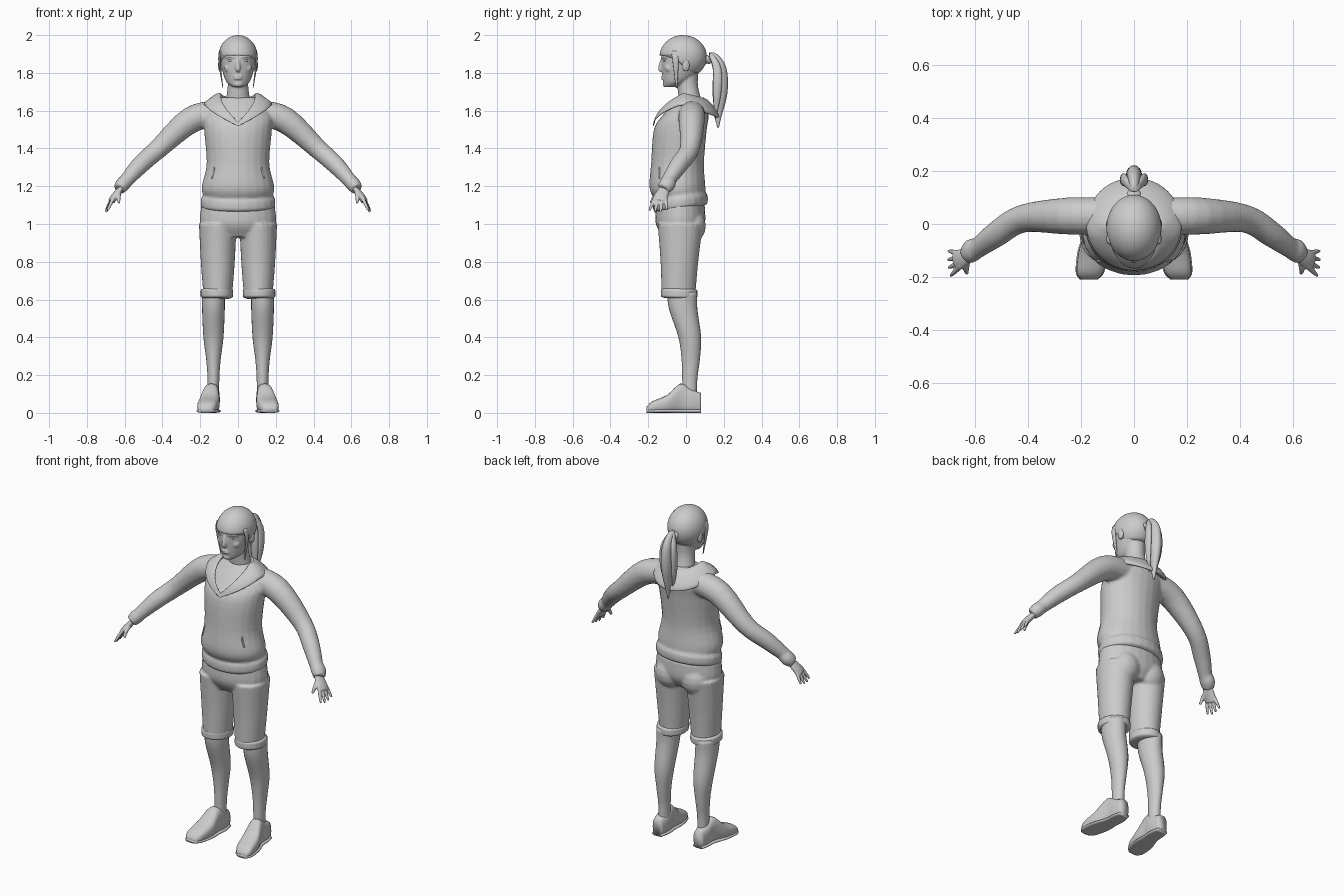
import bpy, bmesh
from math import sin, cos, pi, radians
from mathutils import Vector as V

cube = bpy.data.objects.get("Cube")
if cube:
    bpy.data.objects.remove(cube)

grey = bpy.data.materials.new("light_grey")
grey.use_nodes = True
colour = (.6, .6, .6, 1)
grey.diffuse_color = colour
grey.node_tree.nodes["Principled BSDF"].inputs["Base Color"].default_value = colour


def flow(keys, steps=4):
    """Smooth run of values through a few key rows."""
    keys = [V(k) for k in keys]
    padded = [keys[0] * 2 - keys[1], *keys, keys[-1] * 2 - keys[-2]]
    out = []
    for a, b, c, d in zip(padded, padded[1:], padded[2:], padded[3:]):
        for step in range(steps):
            t = step / steps
            out.append(b + (c - a) * (t / 2) + (a * 2 - b * 5 + c * 4 - d) * (t * t / 2)
                       + (b * 3 - a - c * 3 + d) * (t ** 3 / 2))
    return out + [keys[-1]]


def oval(centre, u, v, sides=24, squareness=1):
    """One closed cross-section spanned by the half-axes u and v."""
    def soft(value):
        return abs(value) ** squareness * (1 if value >= 0 else -1)
    angles = [2 * pi * i / sides for i in range(sides)]
    return [V(centre) + V(u) * soft(cos(a)) + V(v) * soft(sin(a)) for a in angles]


def stack(keys, x=0):
    """Level sections from key rows (y, z, half width, half depth)."""
    return [oval((x, y, z), (wide, 0, 0), (0, deep, 0)) for y, z, wide, deep in flow(keys)]


def tube(keys, ref=(0, 1, 0), flat=1):
    """Sections across a path of (x, y, z, radius); flat scales the radius across ref."""
    points, ref, rings = flow(keys), V(ref), []
    for i, p in enumerate(points):
        before, after = points[max(i - 1, 0)], points[min(i + 1, len(points) - 1)]
        along = (after.xyz - before.xyz).normalized()
        side = (ref - along * along.dot(ref)).normalized()
        rings.append(oval(p.xyz, side * p[3], along.cross(side) * p[3] * flat, 16))
    return rings


def ball(centre, wide, deep, high):
    x, y, z = centre
    angles = [pi * (k + .3) / 8.6 for k in range(9)]
    return [oval((x, y, z + high * cos(a)), (wide * sin(a), 0, 0), (0, deep * sin(a), 0)) for a in angles]


def band(x, y, bottom, top, wide, deep, slope):
    """Bulging cloth band with rolled edges."""
    rings = []
    for k in range(-6, 7):
        t = k / 6
        inset = .02 * t ** 6
        z = (bottom + top + t * (top - bottom)) / 2
        rings.append(oval((x, y, z), (wide - inset, 0, 0), (0, deep - inset, slope * deep)))
    return rings


def both(*shells):
    """The given left-hand shells and their mirror images."""
    return [[[V((p.x * way, p.y, p.z)) for p in ring] for ring in s] for s in shells for way in (1, -1)]


def build(name, shells, voxel=0, loop=False):
    """Skins each shell; a voxel size fuses the shells into one surface."""
    bm = bmesh.new()
    for shell in shells:
        rings = [[bm.verts.new(p) for p in ring] for ring in shell]
        pairs = list(zip(rings, rings[1:]))
        if loop:
            pairs.append((rings[-1], rings[0]))
        else:
            bm.faces.new(rings[0])
            bm.faces.new(rings[-1])
        for a, b in pairs:
            for i in range(len(a)):
                bm.faces.new((a[i - 1], a[i], b[i], b[i - 1]))
    bmesh.ops.recalc_face_normals(bm, faces=bm.faces)
    for face in bm.faces:
        face.smooth = True
    mesh = bpy.data.meshes.new(name)
    bm.to_mesh(mesh)
    bm.free()
    mesh.materials.append(grey)
    ob = bpy.data.objects.new(name, mesh)
    bpy.context.collection.objects.link(ob)
    if voxel:
        fuse = ob.modifiers.new("fuse", "REMESH")
        fuse.mode, fuse.voxel_size, fuse.use_smooth_shade = "VOXEL", voxel, True
        soften = ob.modifiers.new("soften", "SMOOTH")
        soften.factor, soften.iterations = .5, 3


# Hooded top: torso and hem band fused with sleeves and wrist bands
torso = stack([(-.03, 1.12, .17, .13), (-.045, 1.19, .193, .148), (-.045, 1.32, .166, .14),
               (-.03, 1.5, .18, .14), (0, 1.58, .18, .12), (.03, 1.67, .11, .07)])
hem = band(0, -.03, 1.08, 1.15, .198, .146, .12)
sleeve = tube([(.1, .03, 1.59, .07), (.25, .03, 1.55, .07), (.42, .02, 1.4, .053),
               (.52, -.04, 1.31, .048), (.6, -.1, 1.22, .036)])
wrist = tube([(.59, -.09, 1.23, .04), (.61, -.1, 1.21, .044), (.63, -.12, 1.185, .036)], flat=.9)
build("hooded_top", [torso, hem] + both(sleeve, wrist), voxel=.009)

# Hood lying open: a fat band from the throat round to the nape
collar = []
for i in range(48):
    turn = 2 * pi * i / 48
    a = min(turn, 2 * pi - turn)
    back = (.5 - cos(a) / 2) ** 2
    inner = V((.09 * sin(turn), -.035 - .13 * cos(a), 1.71 - .17 * max(0, 1 - a / 1.7) - .04 * back))
    outer = V((.18 * sin(turn), -.175 * cos(a), 1.66 - .14 * max(0, 1 - a / 1.4) - .08 * back))
    across = (outer - inner) / 2
    drop = V((0, 0, .4 * across.length))
    collar.append(oval((inner + outer) / 2 - drop / 2, across, drop))
build("hood", [collar], loop=True)

# Pocket slits
slit = tube([(.125, -.14, 1.3, .004), (.13, -.14, 1.27, .005), (.14, -.14, 1.24, .004)])
build("pocket_slits", both(slit))

# Shorts with rolled cuffs
hips = stack([(-.03, .93, .15, .09), (-.03, 1, .2, .13), (-.03, 1.1, .195, .13)])
thigh = stack([(-.04, .63, .077, .09), (-.035, .8, .09, .1), (-.03, 1, .1, .12)], x=.107)
seat = ball((.085, .03, .99), .085, .075, .09)
build("shorts", [hips] + both(thigh, seat), voxel=.008)
build("shorts_cuffs", both(band(.112, -.036, .605, .66, .086, .097, -.03)))

# Bare lower legs
shin = stack([(-.02, .64, .06, .08), (-.015, .55, .06, .075), (.02, .4, .053, .06),
              (.025, .28, .038, .048), (.02, .18, .031, .04), (.02, .08, .031, .037)], x=.13)
build("lower_legs", both(shin))


# Shoes: upright sections from toe to heel, and a thin sole following them
def shoe(margin, lid):
    rings = []
    for y, wide, high in flow([(-.21, .03, .03), (-.18, .05, .06), (-.1, .055, .095),
                               (-.03, .042, .155), (.03, .04, .125), (.08, .03, .105)]):
        middle = min(high, lid) / 2
        x = .137 + .16 * max(0, -y)
        rings.append(oval((x, y, middle), (wide + margin, 0, 0), (0, 0, middle), squareness=.7))
    return rings


build("shoes", both(shoe(0, 1)))
build("shoe_soles", both(shoe(.004, .02)))

# Hands: palm, four spread fingers and thumb
knuckle, reach, spread = V((.667, -.138, 1.128)), V((.033, -.012, -.066)), V((.12, .97, -.05))
hand = [tube([(.61, -.11, 1.2, .027), (.65, -.13, 1.15, .037), (.67, -.14, 1.12, .036)], spread, .5)]
for k, length in enumerate((.9, 1, .95, .8)):
    sideways = spread * (k - 1.5) * .021
    finger = []
    for t in (-.4, .4, 1):
        p = knuckle + sideways * (1 + t / 2) + reach * t * length
        finger.append((*p, .01 - .004 * t * t))
    hand.append(tube(finger, spread))
hand.append(tube([(.63, -.13, 1.17, .014), (.633, -.165, 1.145, .012), (.63, -.187, 1.11, .007)], (1, 0, 0)))
build("hands", both(*hand), voxel=.0045)

# Head, neck, ears and facial relief
skull = stack([(-.08, 1.725, .03, .035), (-.055, 1.75, .06, .065), (-.03, 1.8, .08, .097),
               (-.018, 1.87, .093, .112), (-.015, 1.93, .085, .105), (-.01, 1.98, .03, .04)])
neck = stack([(.035, 1.6, .075, .065), (.01, 1.72, .055, .055), (.005, 1.81, .058, .06)])
nose = tube([(0, -.122, 1.885, .008), (0, -.135, 1.825, .013), (0, -.129, 1.81, .01)])
chin = ball((0, -.107, 1.74), .024, .017, .015)
lips = [ball((0, -.121, z), .024, .011, .0065) for z in (1.782, 1.77)]
ear = ball((.095, 0, 1.84), .011, .02, .034)
brow = tube([(.014, -.126, 1.882, .006), (.04, -.12, 1.888, .007), (.068, -.098, 1.882, .006)])
cheek = ball((.045, -.088, 1.825), .028, .025, .026)
build("head", [skull, neck, nose, chin] + lips + both(ear, brow, cheek), voxel=.005)
build("eyes", both(ball((.038, -.113, 1.866), .015, .009, .007)))

# Hair cap: high over the brow, sweeping down to the nape
cap = []
for row in range(1, 17):
    ring = []
    for i in range(48):
        a = 2 * pi * i / 48
        s = min(max(sin(a) + .55, 0), 1)
        phi = radians(86 + 52 * s * s * (3 - 2 * s)) * row / 16
        ring.append(V((.104 * sin(phi) * cos(a), .125 * sin(phi) * sin(a) - .015, 1.885 + .115 * cos(phi))))
    cap.append(ring)
build("hair_cap", [cap])

# Loose locks beside the face
lock = tube([(.09, -.06, 1.915, .018), (.098, -.055, 1.86, .016), (.08, -.05, 1.72, .004)], flat=.4)
build("side_locks", both(lock))

# Ponytail with its tie and outer strands
tail = tube([(0, .09, 1.86, .02), (0, .14, 1.885, .024), (0, .178, 1.82, .036), (0, .18, 1.7, .04),
             (0, .17, 1.57, .018), (0, .17, 1.51, .004)], (0, 1, .3), .75)
strand = tube([(.01, .135, 1.895, .012), (.035, .165, 1.82, .022), (.038, .165, 1.7, .022),
               (.02, .155, 1.56, .004)], flat=.6)
build("ponytail", [tail] + both(strand))
tie = tube([(0, .105, 1.868, .018), (0, .115, 1.872, .027), (0, .125, 1.877, .018)], (0, 0, 1))
build("hair_tie", [tie])
